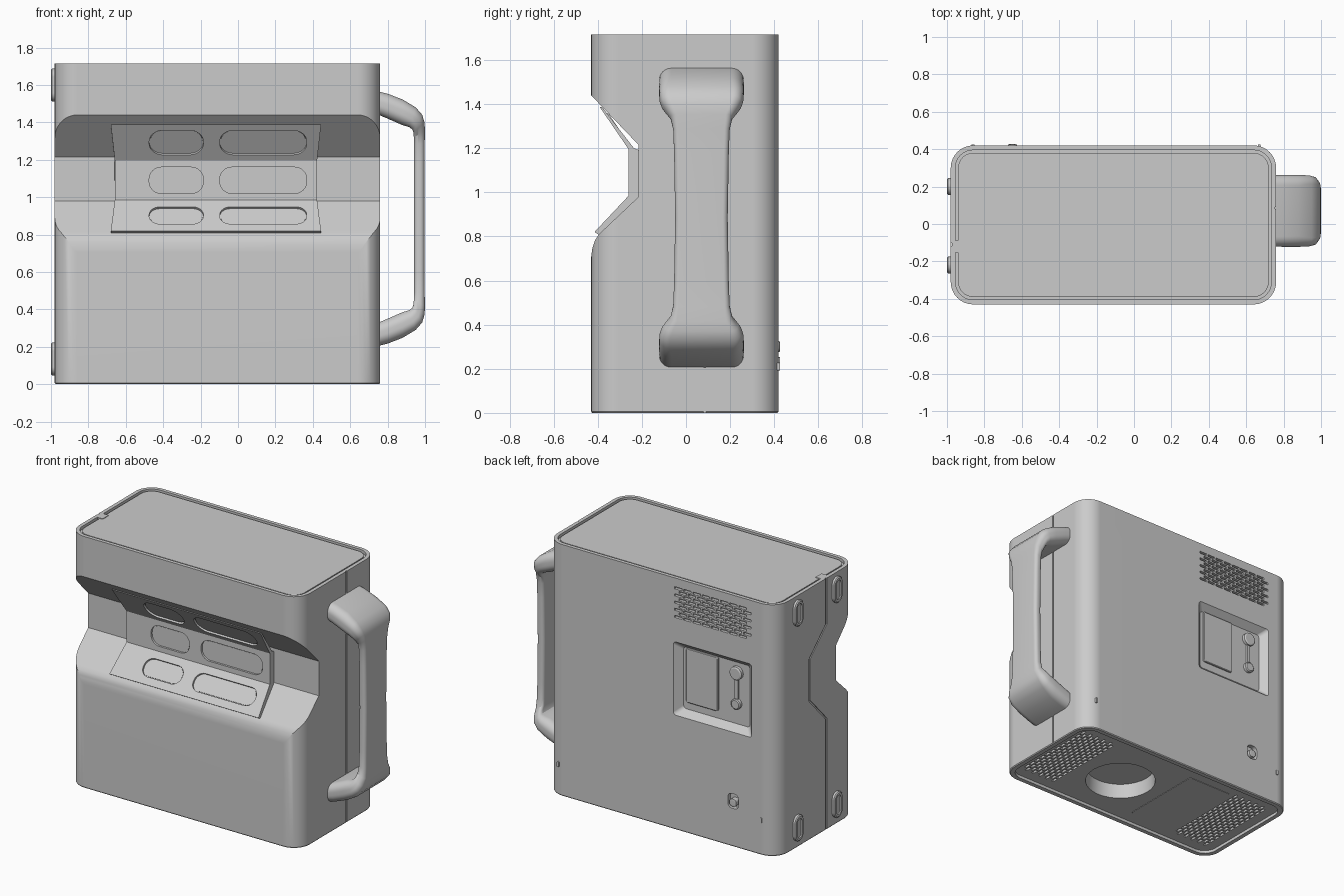
import bpy, bmesh, math
from mathutils import Vector as V, Matrix

if "Cube" in bpy.data.objects:
    bpy.data.objects.remove(bpy.data.objects["Cube"])

X, Y, Z = V((1, 0, 0)), V((0, 1, 0)), V((0, 0, 1))


def rounded(w, h, r, n=8):
    """Outline of a rounded rectangle, counter-clockwise."""
    pts = []
    for k, (sx, sy) in enumerate([(1, 1), (-1, 1), (-1, -1), (1, -1)]):
        for i in range(n + 1):
            a = math.pi / 2 * (k + i / n)
            pts.append((sx * (w / 2 - r) + r * math.cos(a), sy * (h / 2 - r) + r * math.sin(a)))
    return pts


def to_object(name, bm):
    bmesh.ops.recalc_face_normals(bm, faces=bm.faces[:])
    me = bpy.data.meshes.new(name)
    bm.to_mesh(me)
    bm.free()
    ob = bpy.data.objects.new(name, me)
    bpy.context.scene.collection.objects.link(ob)
    return ob


def loft(name, rings):
    bm = bmesh.new()
    vs = [[bm.verts.new(p) for p in ring] for ring in rings]
    for a, b in zip(vs, vs[1:]):
        for i in range(len(a)):
            j = (i + 1) % len(a)
            bm.faces.new((a[i], a[j], b[j], b[i]))
    bm.faces.new(vs[0][::-1])
    bm.faces.new(vs[-1])
    return to_object(name, bm)


def stack(name, origin, u, v, layers):
    """Rounded rectangles (w, h, r, depth) lofted along u x v."""
    o, n = V(origin), u.cross(v)
    return loft(name, [[o + u * a + v * b + n * d for a, b in rounded(w, h, r)]
                       for w, h, r, d in layers])


def prism_x(name, yz, x0, x1):
    return loft(name, [[(x, y, z) for y, z in yz] for x in (x0, x1)])


def slots(name, origin, u, v, w, h, cols, rows, depth):
    """Staggered brick pattern of slots, used as a cutter."""
    bm = bmesh.new()
    n, pw, ph = u.cross(v), w / (cols + 0.5), h / rows
    rot = Matrix((u, v, n)).transposed().to_4x4()
    for r in range(rows):
        for c in range(cols):
            a = -w / 2 + pw * (c + 0.5 + 0.5 * (r % 2))
            b = -h / 2 + ph * (r + 0.5)
            m = Matrix.Translation(V(origin) + u * a + v * b) @ rot
            bmesh.ops.create_cube(bm, size=1, matrix=m @ Matrix.Diagonal((pw * .82, ph * .6, depth * 2, 1)))
    return to_object(name, bm)


def cut(target, *cutters):
    for c in cutters:
        c.hide_render = True
        m = target.modifiers.new("cut", 'BOOLEAN')
        m.operation, m.solver, m.object = 'DIFFERENCE', 'EXACT', c
        bpy.context.view_layer.objects.active = target
        bpy.ops.object.modifier_apply(modifier=m.name)
        bpy.data.objects.remove(c)


CX = -0.11
# Body shell with front notch
body = stack("body", (CX, -0.005, 0), X, Y,
             [(1.73, .84, .115, 0), (1.74, .85, .12, .006), (1.74, .85, .12, 1.715)])
notch = [(-.6, 1.62), (-.43, 1.44), (-.215, 1.215), (-.215, .98), (-.395, .81), (-.414, .78),
         (-.425, .745), (-.432, .69), (-.6, .69)]
cut(body, prism_x("notch_cutter", notch, -1.2, 1.0))

# Recesses in top and bottom, light opening underneath
cut(body,
    stack("top_cutter", (CX, -.005, 1.715), X, Y, [(1.69, .80, .095, -.02), (1.69, .80, .095, .05)]),
    stack("bottom_cutter", (CX, -.005, 0), X, -Y, [(1.67, .78, .09, -.02), (1.67, .78, .09, .05)]),
    stack("opening_cutter", (.09, -.03, 0), X, -Y, [(.44, .44, .22, -.12), (.46, .46, .23, .02)]))

# Side seams
seam = [(-.11, 1.75), (-.11, 1.4), (.07, 1.23), (.07, .95), (-.11, .76), (-.11, -.02)]
strip = [(y - .008, z) for y, z in seam] + [(y + .008, z) for y, z in reversed(seam)]
cut(body, prism_x("left_seam_cutter", strip, -1.0, -.974),
    prism_x("right_seam_cutter", [(.08, -.02), (.09, -.02), (.09, 1.75), (.08, 1.75)], .754, .8))

# Back panel recess and vents
cut(body,
    stack("back_panel_cutter", (-.495, .42, 1.03), -X, Z, [(.50, .42, .02, -.045), (.59, .5, .02, 0), (.60, .51, .02, .01)]),
    slots("back_vent_cutter", (-.495, .42, 1.55), -X, Z, .59, .22, 8, 9, .02),
    slots("bottom_vent_a_cutter", (.55, -.005, .02), Y, X, .64, .28, 12, 10, .02),
    slots("bottom_vent_b_cutter", (-.74, -.005, .02), Y, X, .64, .28, 12, 10, .02))

# Lid with small clip
stack("lid", (CX, -.005, 1.69), X, Y, [(1.66, .77, .08, 0), (1.66, .77, .08, .019), (1.652, .762, .076, .021)])
stack("lid_clip", (-.935, -.12, 1.705), X, Y, [(.04, .065, .005, 0), (.04, .065, .005, .01)])
stack("bottom_cover", (-.40, -.005, .025), X, -Y, [(.34, .6, .02, 0), (.34, .6, .02, .008)])

# Front control panel, waisted at the middle fold
outer = [(-.392, 1.388), (-.26, 1.195), (-.26, .985), (-.415, .82)]
inner = [(-.388, .803), (-.21, .985), (-.21, 1.19), (-.236, 1.2), (-.38, 1.386)]


def half_width(z):
    return .54 + .022 * min(1, max(0, abs(z - 1.09) - .1) / .17)


profile = outer + inner
panel = loft("control_panel", [[(-.118 + s * half_width(z), y, z) for y, z in profile] for s in (-1, 1)])

# Pill-shaped buttons set into each panel facet
for (a, b), h in zip(zip(outer, outer[1:]), (.158, .14, .125)):
    pa, pb = V((0, *a)), V((0, *b))
    up, mid = (pa - pb).normalized(), (pa + pb) / 2
    for x, w in ((-.33, .29), (.135, .465)):
        o, r = mid + X * x, h * .46
        cut(panel, stack("button_cutter", o, X, up, [(w, h, r, -.014), (w, h, r, .02)]))
        stack("button", o, X, up, [(w - .012, h - .012, r - .006, -.016), (w - .012, h - .012, r - .006, -.009)])

# Carry handle: (outer x, z), (inner x, z), half width; lower half mirrored
top = [((.74, 1.568), (.74, 1.445), .19), ((.80, 1.553), (.80, 1.42), .192), ((.88, 1.522), (.88, 1.385), .192),
       ((.95, 1.48), (.915, 1.375), .19), ((.985, 1.44), (.932, 1.362), .182),
       ((.997, 1.40), (.938, 1.345), .165), ((1.0, 1.355), (.94, 1.32), .14),
       ((.998, 1.29), (.942, 1.28), .128), ((.997, 1.18), (.942, 1.18), .124), ((.997, .885), (.942, .885), .119)]
low = [((a, 1.77 - b), (c, 1.77 - d), hw) for (a, b), (c, d), hw in top[-2::-1]]
rings = []
for (ox, oz), (ix, iz), hw in top + low:
    po, pi = V((ox, .07, oz)), V((ix, .07, iz))
    t = (po - pi).length
    d = (po - pi) / t
    rings.append([(po + pi) / 2 + Y * a + d * b for a, b in rounded(hw * 2, t, t * .42)])
loft("handle", rings)

# Feet on the left side
for y in (.2, -.22):
    for z in (.135, 1.6):
        stack("side_foot", (-.98, y, z), -Y, Z,
              [(.09, .175, .044, -.01), (.09, .175, .044, .014), (.076, .16, .037, .02),
               (.05, .13, .024, .02), (.05, .13, .024, .012)])

# Back details: label plate, dial, port, connector, small tabs
stack("back_plate", (-.39, .42, 1.055), -X, Z, [(.24, .37, .012, -.05), (.24, .37, .012, -.036), (.232, .362, .01, -.033)])
for z, r in ((1.17, .045), (.96, .035)):
    stack("dial", (-.65, .42, z), -X, Z,
          [(2 * r, 2 * r, r, -.05), (2 * r, 2 * r, r, -.025), (1.6 * r, 1.6 * r, .8 * r, -.02)])
stack("dial_bridge", (-.65, .42, 1.065), -X, Z, [(.025, .18, .012, -.05), (.025, .18, .012, -.034)])
cut(body, stack("socket_cutter", (-.65, .42, .31), -X, Z, [(.08, .1, .03, -.03), (.08, .1, .03, .02)]))
stack("socket", (-.65, .42, .30), -X, Z, [(.05, .05, .02, -.035), (.05, .05, .02, .004), (.03, .03, .01, .007)])
for x, z in ((-.86, .235), (.67, .21)):
    stack("back_tab", (x, .42, z), -X, Z, [(.015, .035, .005, -.01), (.015, .035, .005, .006)])

# Smooth curved surfaces, keep edges crisp
for ob in bpy.context.scene.objects:
    bpy.ops.object.select_all(action='DESELECT')
    ob.select_set(True)
    bpy.context.view_layer.objects.active = ob
    bpy.ops.object.shade_smooth_by_angle(angle=math.radians(28))
    if ob.name != "handle":
        ob.modifiers.new("flat_face_normals", 'WEIGHTED_NORMAL').keep_sharp = True
